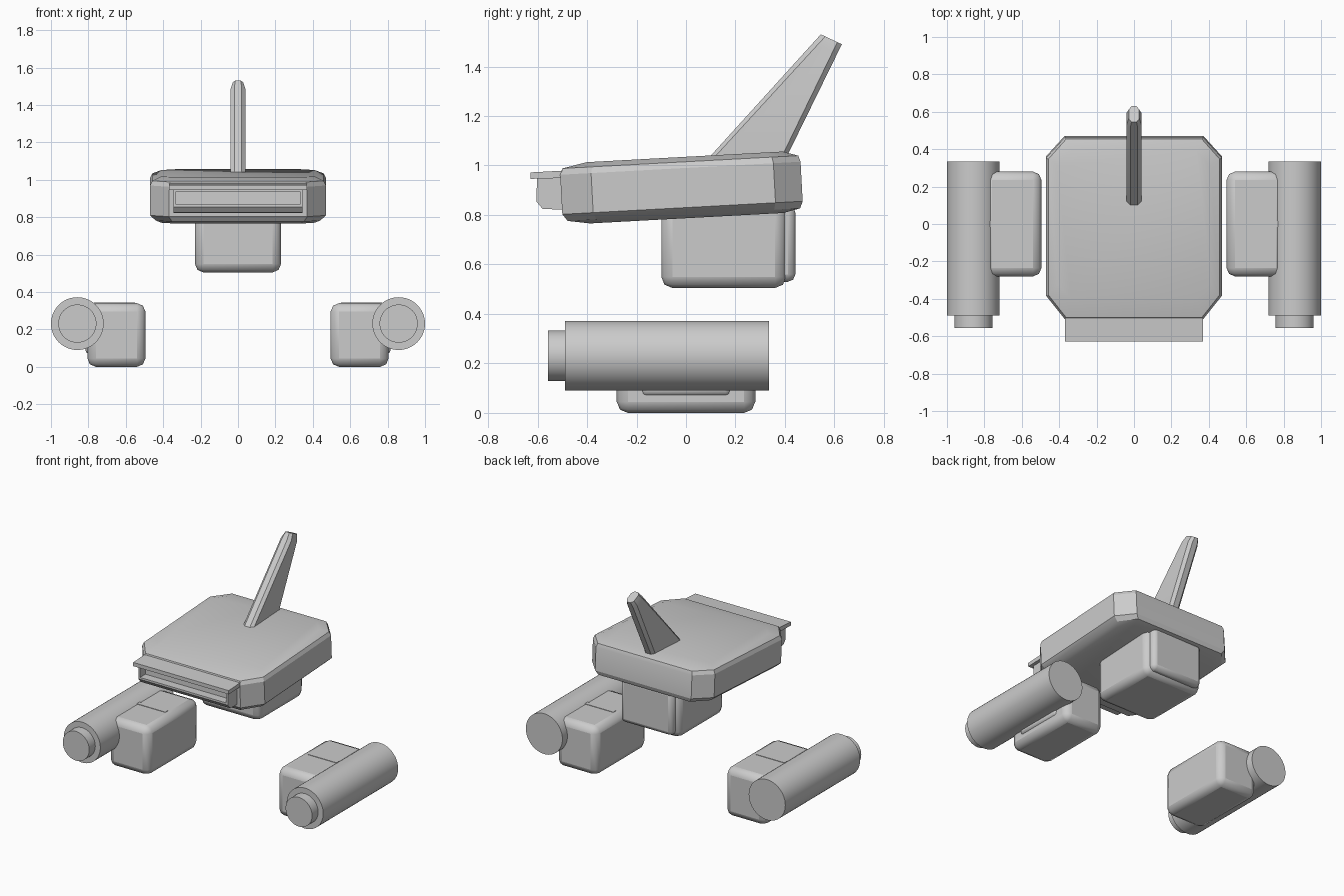
import bpy, bmesh, math
from mathutils import Matrix, Vector

cube = bpy.data.objects.get("Cube")
if cube:
    bpy.data.objects.remove(cube, do_unlink=True)

# One plain grey for every part
grey = bpy.data.materials.new("plain grey")
grey.use_nodes = True
colour = (0.6, 0.6, 0.6, 1)
grey.diffuse_color = colour
grey.node_tree.nodes["Principled BSDF"].inputs["Base Color"].default_value = colour


def finish(name, bm, angle=25, bevel=0, segments=2):
    bmesh.ops.recalc_face_normals(bm, faces=bm.faces)
    mesh = bpy.data.meshes.new(name)
    bm.to_mesh(mesh)
    bm.free()
    obj = bpy.data.objects.new(name, mesh)
    bpy.context.scene.collection.objects.link(obj)
    mesh.materials.append(grey)
    if bevel:
        mod = obj.modifiers.new("Bevel", 'BEVEL')
        mod.width, mod.segments = bevel, segments
    bpy.ops.object.select_all(action='DESELECT')
    obj.select_set(True)
    bpy.context.view_layer.objects.active = obj
    bpy.ops.object.shade_smooth_by_angle(angle=math.radians(angle))
    return obj


def loft(bm, rings):
    loops = [[bm.verts.new(p) for p in ring] for ring in rings]
    for a, b in zip(loops, loops[1:]):
        for i in range(len(a)):
            j = (i + 1) % len(a)
            bm.faces.new((a[i], a[j], b[j], b[i]))
    bm.faces.new(loops[0])
    bm.faces.new(loops[-1])


def box(name, x, y, z, bevel=0, segments=2):
    bm = bmesh.new()
    bmesh.ops.create_cube(bm, size=1)
    for v in bm.verts:
        v.co = [(r[0] + r[1]) / 2 + c * (r[1] - r[0]) for r, c in zip((x, y, z), v.co)]
    return finish(name, bm, 25, bevel, segments)


def barrel(name, x, z, radius, y0, y1):
    bm = bmesh.new()
    bmesh.ops.create_cone(bm, cap_ends=True, segments=48, radius1=radius, radius2=radius, depth=y1 - y0)
    bm.transform(Matrix.Translation((x, (y0 + y1) / 2, z)) @ Matrix.Rotation(math.pi / 2, 4, 'X'))
    return finish(name, bm, 40)


def octagon(z, side, front, back):
    """Clipped rectangle with separate insets at the sides, front and back."""
    hx, y0, y1 = 0.47 - side, -0.505 + front, 0.468 - back
    cx, cf, cb = 0.1 - side * 0.4, 0.125 - front * 0.4, 0.11 - back * 0.4
    right = [(hx - cx, y0, z), (hx, y0 + cf, z), (hx, y1 - cb, z), (hx - cx, y1, z)]
    return right + [(-px, py, pz) for px, py, pz in reversed(right)]


# Flat clipped body, tipped slightly forward
bm = bmesh.new()
loft(bm, [octagon(-0.123, 0.06, 0.11, 0.08), octagon(-0.108, 0.03, 0.02, 0.012),
          octagon(-0.08, 0, 0, 0), octagon(0.08, 0, 0, 0),
          octagon(0.105, 0.012, 0.01, 0.008), octagon(0.125, 0.06, 0.11, 0.07)])
bm.transform(Matrix.Translation((0, 0, 0.91)) @ Matrix.Rotation(math.radians(3.1), 4, 'X'))
finish("body", bm, 20)

# Front intake: frame with a recessed opening
bm = bmesh.new()
profile = [(-0.48, 0.82), (-0.58, 0.825), (-0.605, 0.855), (-0.602, 0.95), (-0.48, 0.955)]
loft(bm, [[(x, y, z) for y, z in profile] for x in (-0.345, 0.345)])
bm.normal_update()
mouth = min(bm.faces, key=lambda f: f.calc_center_median().y)
bmesh.ops.inset_region(bm, faces=[mouth], thickness=0.018, depth=0)
hole = bmesh.ops.extrude_discrete_faces(bm, faces=[mouth])["faces"][0]
bmesh.ops.translate(bm, verts=hole.verts, vec=(0, 0.06, 0))
finish("front_intake", bm)

# Overhanging lip above the intake
bm = bmesh.new()
profile = [(-0.628, 0.946), (-0.628, 0.972), (-0.48, 0.98), (-0.48, 0.95)]
loft(bm, [[(x, y, z) for y, z in profile] for x in (-0.368, 0.368)])
finish("intake_lip", bm)

# Swept fin with chamfered edges and a narrowed tip
def fin_ring(t, half):
    lead = Vector((0, 0.055, 0.99)).lerp(Vector((0, 0.545, 1.53)), t)
    trail = Vector((0, 0.385, 0.99)).lerp(Vector((0, 0.63, 1.49)), t)
    along = (trail - lead).normalized() * 0.02
    side = [(half * 0.5, lead), (half, lead + along), (half, trail - along), (half * 0.5, trail)]
    return [(x, p.y, p.z) for x, p in side] + [(-x, p.y, p.z) for x, p in reversed(side)]

bm = bmesh.new()
loft(bm, [fin_ring(0, 0.04), fin_ring(0.93, 0.04), fin_ring(1, 0.028)])
finish("fin", bm)

# Block under the body with a raised rear panel
box("belly_block", (-0.23, 0.23), (-0.1, 0.405), (0.505, 0.87), 0.045)
box("belly_rear_panel", (-0.2, 0.2), (0.34, 0.442), (0.53, 0.84), 0.03)

# Side pods: block, seam, outer ridge, barrel and nozzle on each side
for s, label in ((1, "left"), (-1, "right")):
    def span(a, b):
        return tuple(sorted((s * a, s * b)))
    box(label + "_pod_block", span(0.495, 0.805), (-0.28, 0.28), (0, 0.34), 0.045)
    box(label + "_pod_seam", span(0.55, 0.77), (-0.015, 0.015), (0.32, 0.343))
    box(label + "_pod_ridge", span(0.76, 0.815), (-0.18, 0.18), (0.068, 0.2), 0.02)
    barrel(label + "_barrel", s * 0.859, 0.231, 0.141, -0.49, 0.335)
    barrel(label + "_nozzle", s * 0.859, 0.231, 0.102, -0.557, -0.47)
